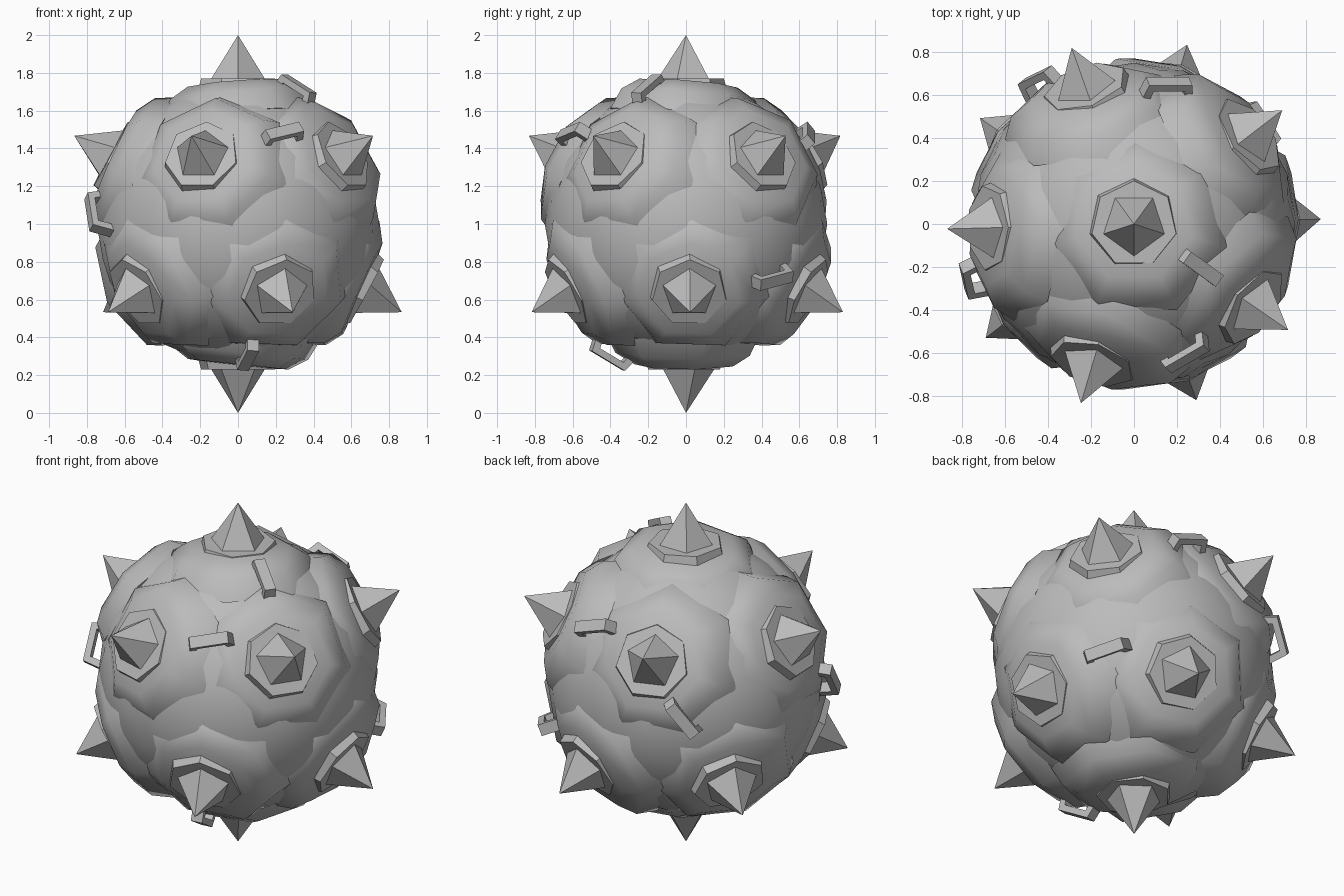
import bpy, bmesh, math
from mathutils import Vector, Matrix

if "Cube" in bpy.data.objects:
    bpy.data.objects.remove(bpy.data.objects["Cube"])

C = Vector((0, 0, 1))

mat = bpy.data.materials.new("dull grey metal")
mat.diffuse_color = (0.5, 0.5, 0.5, 1)
mat.use_nodes = True
mat.node_tree.nodes["Principled BSDF"].inputs["Base Color"].default_value = mat.diffuse_color


def finish(name, bm, smooth=None):
    bmesh.ops.recalc_face_normals(bm, faces=bm.faces)
    me = bpy.data.meshes.new(name)
    bm.to_mesh(me)
    bm.free()
    me.materials.append(mat)
    ob = bpy.data.objects.new(name, me)
    bpy.context.collection.objects.link(ob)
    if smooth:
        bpy.ops.object.select_all(action='DESELECT')
        ob.select_set(True)
        bpy.context.view_layer.objects.active = ob
        bpy.ops.object.shade_smooth_by_angle(angle=math.radians(smooth))
    return ob


def lathe(bm, profile, sides, mtx):
    """Closed solid of revolution from (radius, height) points, bottom to top."""
    rings = []
    for r, h in profile:
        if r == 0:
            rings.append([bm.verts.new(mtx @ Vector((0, 0, h)))] * sides)
        else:
            rings.append([bm.verts.new(mtx @ Vector((
                r * math.cos(math.pi / 2 + math.tau * i / sides),
                r * math.sin(math.pi / 2 + math.tau * i / sides), h)))
                for i in range(sides)])
    bm.faces.new(rings[0][::-1])
    for a, b in zip(rings, rings[1:]):
        for i in range(sides):
            j = (i + 1) % sides
            quad = [a[i], a[j], b[j], b[i]]
            bm.faces.new(list(dict.fromkeys(quad)))


def aim(direction):
    return Matrix.Translation(C) @ direction.to_track_quat('Z', 'Y').to_matrix().to_4x4()


def upright(d):
    """Frame with z outward, x to the right and y up as seen from outside."""
    x = Vector((1, 0, 0)) if abs(d.z) > 0.9 else Vector((-d.y, d.x, 0)).normalized()
    return Matrix.Translation(C) @ Matrix((x, d.cross(x), d)).transposed().to_4x4()


# twelve spikes, icosahedral layout: (direction, tip distance, side the plate leans to)
dirs = [(Vector((0, 0, 1)), 1.0, 135), (Vector((0, 0, -1)), 1.0, 180)]
el = math.radians(28.3)
for k in range(5):
    for start, s, lean in ((37.5, 1, 215), (1.5, -1, 135)):
        az = math.radians(start + 72 * k)
        dirs.append((Vector((math.cos(el) * math.cos(az),
                             math.cos(el) * math.sin(az), s * math.sin(el))), 0.985, lean))

# round core
bm = bmesh.new()
bmesh.ops.create_icosphere(bm, subdivisions=3, radius=0.748, matrix=Matrix.Translation(C))
finish("core", bm, 40)

# leaning plates, level collars and five-sided spikes
plates, collars, spikes = bmesh.new(), bmesh.new(), bmesh.new()
for d, tip, lean in dirs:
    m = upright(d)
    a = math.radians(lean)
    pivot = Matrix.Translation((0, 0, 0.755))
    tilt = (pivot @ Matrix.Rotation(math.radians(6), 4, Vector((-math.sin(a), math.cos(a), 0)))
            @ pivot.inverted())
    lathe(plates, [(0.43, 0.57), (0.375, 0.68), (0.275, 0.742), (0, 0.757)], 7, m @ tilt)
    lathe(collars, [(0.22, 0.70), (0.2, 0.77), (0, 0.772)], 7, m)
    lathe(spikes, [(0.165, 0.745), (0, tip)], 5, aim(d))
finish("plates", plates, 50)
finish("collars", collars, 24)
finish("spikes", spikes)

# bracket handles, given by their two outer ends
ends = [((0.12, -0.64, 1.43), (0.33, -0.50, 1.47)),
        ((0.24, -0.15, 1.80), (0.39, -0.26, 1.65)),
        ((-0.77, -0.20, 1.14), (-0.71, -0.30, 0.98)),
        ((0.08, -0.48, 0.40), (0.02, -0.30, 0.25)),
        ((0.64, 0.37, 0.69), (0.52, 0.54, 0.74)),
        ((0.05, 0.61, 1.48), (0.26, 0.65, 1.44)),
        ((-0.38, 0.70, 1.18), (-0.50, 0.62, 1.00))]
outline = [(-0.135, 0.71), (-0.105, 0.837), (0.105, 0.837), (0.135, 0.71),
           (0.095, 0.71), (0.075, 0.802), (-0.075, 0.802), (-0.095, 0.71)]
bm = bmesh.new()
for a, b in ends:
    a, b = Vector(a) - C, Vector(b) - C
    out = (a + b).normalized()
    along = (b - a)
    along = (along - out * along.dot(out)).normalized()
    side = out.cross(along) * 0.032
    loops = [[bm.verts.new(C + along * u + out * v + side * s) for u, v in outline]
             for s in (-1, 1)]
    for lp in loops:  # left leg, bar, right leg on each side
        for q in ((0, 1, 6, 7), (1, 2, 5, 6), (2, 3, 4, 5)):
            bm.faces.new([lp[i] for i in q])
    for i in range(8):
        j = (i + 1) % 8
        bm.faces.new([loops[0][i], loops[0][j], loops[1][j], loops[1][i]])
finish("handles", bm)
